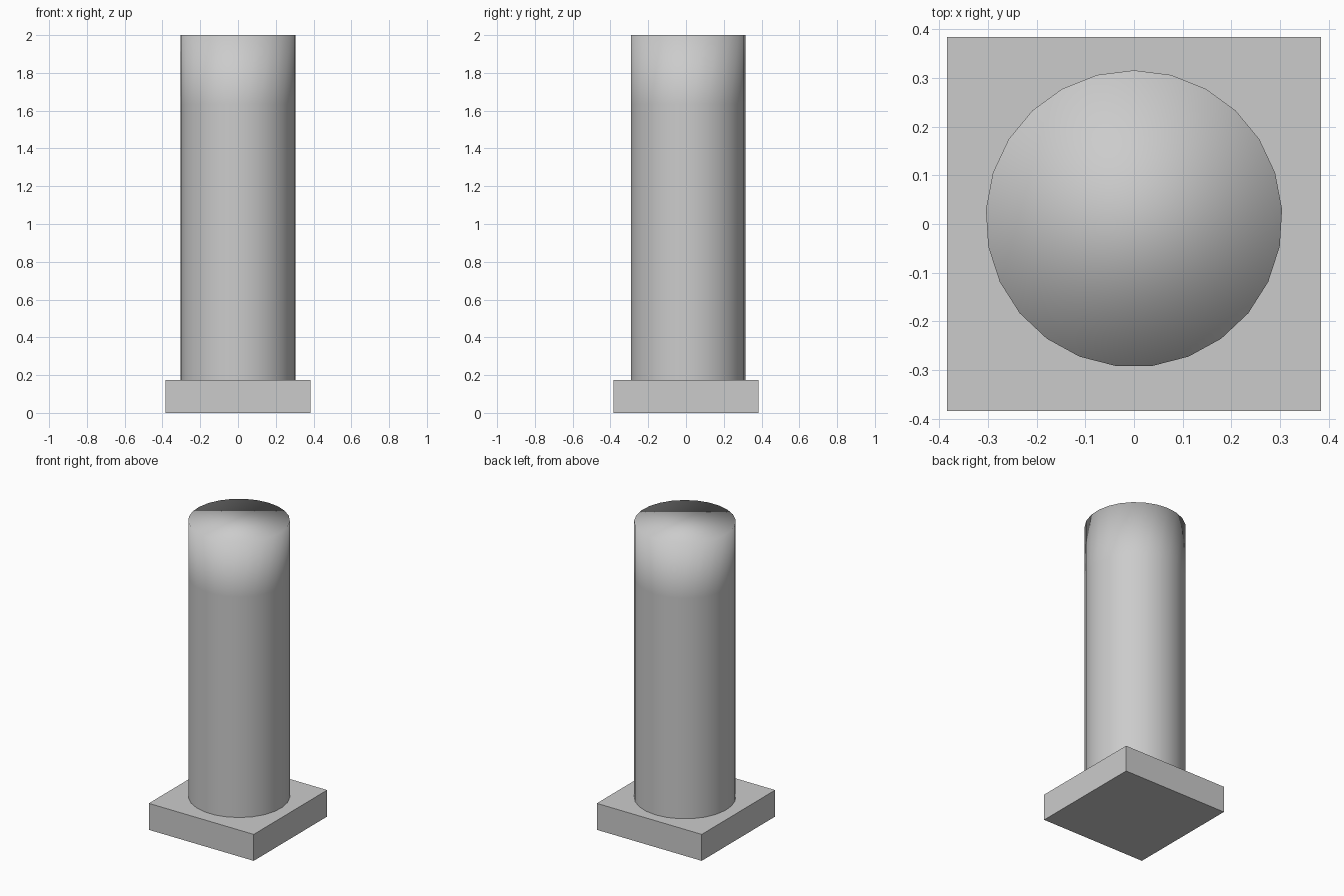
import bpy
import bmesh
import math

cube = bpy.data.objects.get("Cube")
if cube:
    bpy.data.objects.remove(cube, do_unlink=True)

HALF, PLINTH_H, TOP = 0.384, 0.175, 2.0
RADIUS, SIDES, BANDS, OFFSET_Y = 0.305, 25, 5, 0.011

grey = bpy.data.materials.new("stone_grey")
grey.use_nodes = True
colour = (0.6, 0.6, 0.6, 1)
grey.diffuse_color = colour
grey.node_tree.nodes["Principled BSDF"].inputs["Base Color"].default_value = colour


def add_object(name, bm, smooth):
    """Turn a bmesh into a named object with the grey material."""
    bmesh.ops.recalc_face_normals(bm, faces=bm.faces)
    for face in bm.faces:
        face.smooth = smooth
    mesh = bpy.data.meshes.new(name)
    bm.to_mesh(mesh)
    bm.free()
    mesh.materials.append(grey)
    obj = bpy.data.objects.new(name, mesh)
    bpy.context.collection.objects.link(obj)
    return obj


# Square plinth
bm = bmesh.new()
bmesh.ops.create_cube(bm, size=1)
bmesh.ops.scale(bm, vec=(2 * HALF, 2 * HALF, PLINTH_H), verts=bm.verts)
bmesh.ops.translate(bm, vec=(0, 0, PLINTH_H / 2), verts=bm.verts)
add_object("plinth", bm, False)

# Round shaft in equal bands, smooth all the way over its flat top
bm = bmesh.new()
rings = []
for band in range(BANDS + 1):
    z = PLINTH_H + (TOP - PLINTH_H) * band / BANDS
    angles = [math.tau * i / SIDES for i in range(SIDES)]
    rings.append([bm.verts.new((RADIUS * math.sin(a),
                                RADIUS * math.cos(a) + OFFSET_Y, z))
                  for a in angles])
for low, high in zip(rings, rings[1:]):
    for i in range(SIDES):
        j = (i + 1) % SIDES
        bm.faces.new((low[j], low[i], high[i], high[j]))
bm.faces.new(reversed(rings[-1]))
add_object("shaft", bm, True)
